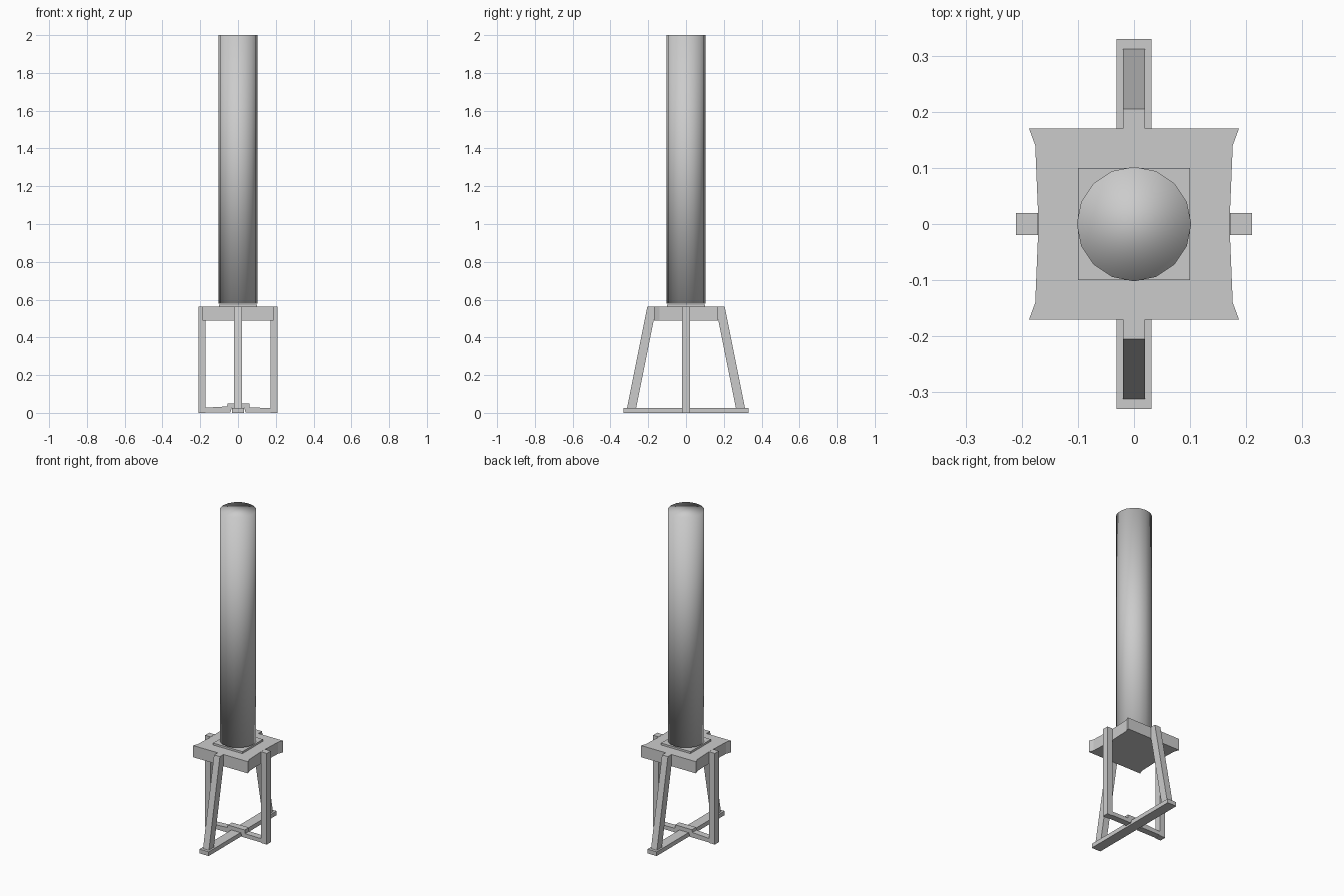
import bpy, bmesh, math

if "Cube" in bpy.data.objects:
    bpy.data.objects.remove(bpy.data.objects["Cube"])


def make_object(name, bm, smooth=False):
    bmesh.ops.recalc_face_normals(bm, faces=bm.faces)
    for f in bm.faces:
        f.smooth = smooth
    mesh = bpy.data.meshes.new(name)
    bm.to_mesh(mesh)
    bm.free()
    obj = bpy.data.objects.new(name, mesh)
    bpy.context.collection.objects.link(obj)
    return obj


def prism(name, profile, place, a, b):
    """Extrude a 2D profile between a and b; place maps (u, v, depth) to xyz."""
    bm = bmesh.new()
    rings = [[bm.verts.new(place(u, v, d)) for u, v in profile] for d in (a, b)]
    n = len(profile)
    bm.faces.new(rings[0])
    bm.faces.new(rings[1][::-1])
    for i in range(n):
        j = (i + 1) % n
        bm.faces.new((rings[0][i], rings[0][j], rings[1][j], rings[1][i]))
    return make_object(name, bm)


def along_z(u, v, d):
    return (u, v, d)


def along_y(u, v, d):
    return (u, d, v)


def along_x(u, v, d):
    return (d, u, v)


# Tall round column, softly shaded
bm = bmesh.new()
bmesh.ops.create_cone(bm, cap_ends=True, segments=16, radius1=0.102, radius2=0.102, depth=1.42)
bmesh.ops.translate(bm, verts=bm.verts, vec=(0, 0, 1.29))
make_object("column", bm, smooth=True)

# Thin square pad under the column
prism("column_pad", [(-0.1, -0.1), (0.1, -0.1), (0.1, 0.1), (-0.1, 0.1)], along_z, 0.555, 0.574)

# Platform with slightly flared corners
half = [(0.187, -0.17), (0.176, -0.14), (0.171, -0.02), (0.171, 0.02), (0.176, 0.14), (0.187, 0.17)]
prism("platform", half + [(-x, -y) for x, y in half], along_z, 0.49, 0.562)

# Upright side legs and splayed front and back legs
for s, side, end in ((-1, "left", "front"), (1, "right", "back")):
    prism(side + "_leg", [(s * 0.172, 0.0), (s * 0.21, 0.0), (s * 0.21, 0.562), (s * 0.172, 0.562)],
          along_y, -0.02, 0.02)
    prism(end + "_leg", [(s * 0.265, 0.02), (s * 0.313, 0.02), (s * 0.205, 0.562), (s * 0.157, 0.562)],
          along_x, -0.02, 0.02)

# Long floor bar
prism("long_foot_bar", [(-0.33, 0.0), (0.33, 0.0), (0.33, 0.026), (-0.33, 0.026)], along_x, -0.031, 0.031)

# Short floor bar, lapped over the long one at the middle
lap = [(-0.2, 0.003), (-0.04, 0.003), (-0.033, 0.026), (0.033, 0.026), (0.04, 0.003), (0.2, 0.003),
       (0.2, 0.026), (0.062, 0.028), (0.06, 0.05), (-0.055, 0.05), (-0.058, 0.034), (-0.2, 0.026)]
prism("short_foot_bar", lap, along_y, -0.02, 0.02)
